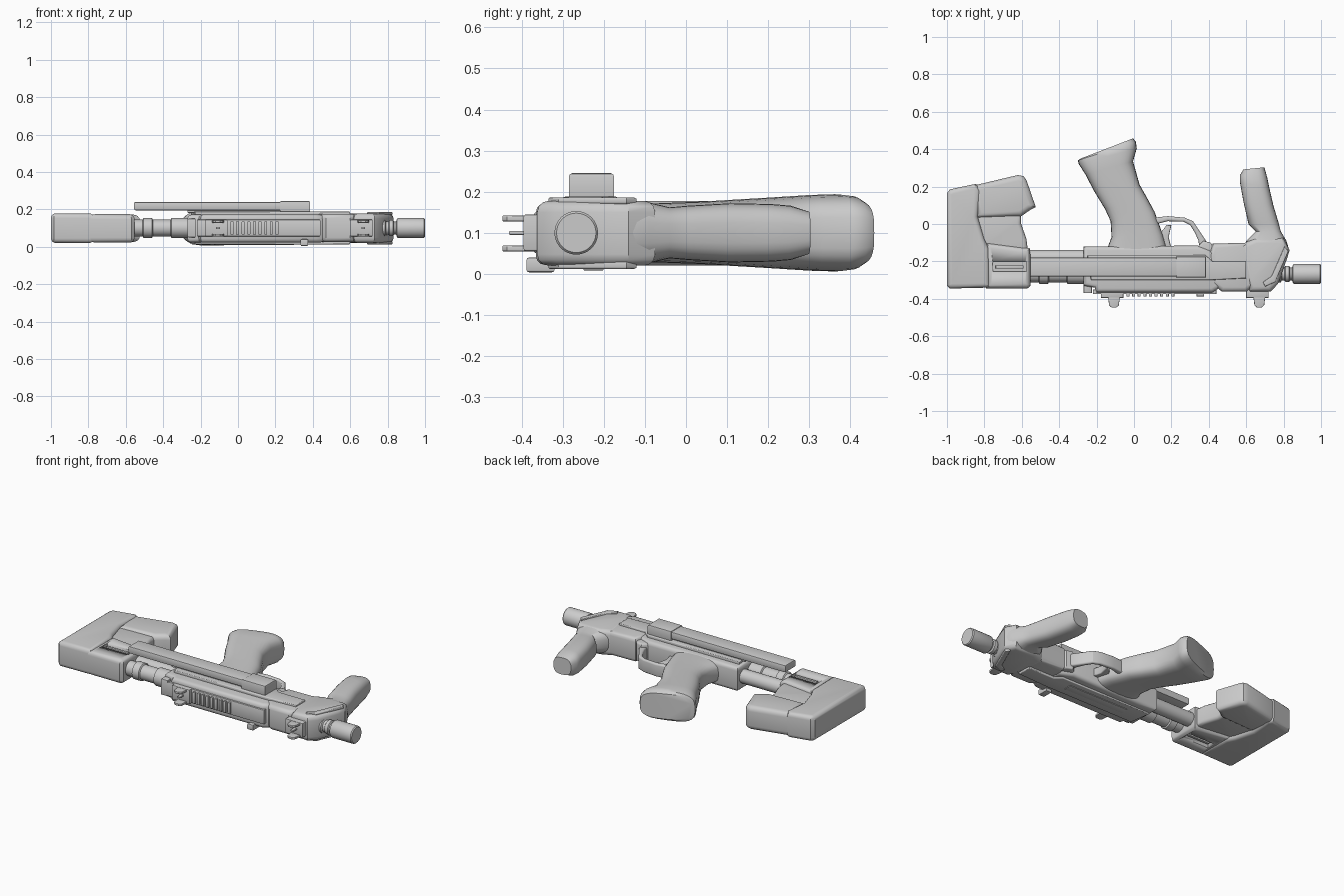
import bpy, bmesh, math
from mathutils import Vector

old = bpy.data.objects.get("Cube")
if old:
    bpy.data.objects.remove(old, do_unlink=True)

MID = 0.1      # height of the symmetry plane
BORE = -0.267  # y of the barrel axis


def finish(name, bm):
    bmesh.ops.recalc_face_normals(bm, faces=bm.faces)
    mesh = bpy.data.meshes.new(name)
    bm.to_mesh(mesh)
    bm.free()
    for p in mesh.polygons:
        p.use_smooth = True
    mesh.set_sharp_from_angle(angle=math.radians(32))
    ob = bpy.data.objects.new(name, mesh)
    bpy.context.collection.objects.link(ob)
    return ob


def slab(name, pts, z0, z1, bevel=0.0, segments=3):
    """Outline in plan extruded from z0 to z1 with rounded rims."""
    bm = bmesh.new()
    base = bm.faces.new([bm.verts.new((x, y, z0)) for x, y in pts])
    new = bmesh.ops.extrude_face_region(bm, geom=[base], use_keep_orig=True)["geom"]
    bmesh.ops.translate(bm, vec=(0, 0, z1 - z0),
                        verts=[v for v in new if isinstance(v, bmesh.types.BMVert)])
    bmesh.ops.recalc_face_normals(bm, faces=bm.faces)
    if bevel:
        rims = [e for e in bm.edges if abs(e.verts[0].co.z - e.verts[1].co.z) < 1e-5]
        bmesh.ops.bevel(bm, geom=rims, offset=bevel, segments=segments, profile=0.5,
                        affect='EDGES', clamp_overlap=True)
    return finish(name, bm)


def box(name, x0, x1, y0, y1, z0, z1, bevel=0.006):
    return slab(name, [(x0, y0), (x1, y0), (x1, y1), (x0, y1)], z0, z1, bevel, 2)


def loft(name, stations, power=0.6, n=28):
    """Rounded-box rings; each station is rear point, front point, half depth."""
    bm = bmesh.new()
    rings = []
    for xa, ya, xb, yb, h in stations:
        a, b = Vector((xa, ya, MID)), Vector((xb, yb, MID))
        c, d = (a + b) / 2, (b - a) / 2
        ring = []
        for i in range(n):
            t = math.tau * i / n
            u, w = [math.copysign(abs(f) ** power, f) for f in (math.cos(t), math.sin(t))]
            ring.append(bm.verts.new(c + d * u + Vector((0, 0, h * w))))
        rings.append(ring)
    for r, s in zip(rings, rings[1:]):
        for i in range(n):
            j = (i + 1) % n
            bm.faces.new((r[i], r[j], s[j], s[i]))
    bm.faces.new(rings[0])
    bm.faces.new(rings[-1])
    return finish(name, bm)


def turned(name, y, profile, n=32):
    """Solid of revolution about the x direction; profile holds (x, radius)."""
    bm = bmesh.new()
    rings = [[bm.verts.new((x, y + r * math.cos(math.tau * i / n),
                            MID + r * math.sin(math.tau * i / n))) for i in range(n)]
             for x, r in profile]
    for r, s in zip(rings, rings[1:]):
        for i in range(n):
            j = (i + 1) % n
            bm.faces.new((r[i], r[j], s[j], s[i]))
    bm.faces.new(rings[0])
    bm.faces.new(rings[-1])
    return finish(name, bm)


def cut(target, cutter):
    m = target.modifiers.new("recess", 'BOOLEAN')
    m.operation, m.object, m.solver = 'DIFFERENCE', cutter, 'EXACT'
    cutter.hide_render = True
    cutter.hide_set(True)
    bpy.context.view_layer.objects.active = target
    bpy.ops.object.modifier_apply(modifier=m.name)
    bpy.data.objects.remove(cutter, do_unlink=True)


# Shoulder stock: pad, lower block, thin web and upper housing
slab("stock_pad", [(-1, .165), (-.985, .185), (-.845, .215), (-.82, .18), (-.835, .04),
                   (-.8, -.08), (-.775, -.13), (-.77, -.34), (-.985, -.345), (-1, -.33)],
     .02, .178, .034, 4)
slab("stock_lower_block", [(-.86, .205), (-.62, .262), (-.59, .255), (-.575, .235), (-.525, .09),
                           (-.555, .075), (-.605, .04), (-.84, .03)], .025, .172, .03, 4)
slab("stock_web", [(-.87, .06), (-.605, .06), (-.605, .005), (-.575, -.08), (-.565, -.16),
                   (-.85, -.16)], .04, .158, .02)
housing = slab("stock_housing", [(-.79, -.1), (-.6, -.125), (-.555, -.13), (-.553, -.33),
                                 (-.57, -.345), (-.79, -.345)], .022, .174, .03, 4)
for z in (.155, .02):
    cut(housing, box("slot_cutter", -.755, -.575, -.255, -.2, z, z + .025, 0))
for z in (.16, .03):
    box("stock_slot_bar", -.74, -.59, -.238, -.222, z, z + .012, .003)

# Tubes joining stock and receiver
turned("buffer_tube", BORE, [(-.6, .045), (-.51, .045), (-.505, .053), (-.46, .053), (-.455, .045),
                             (-.36, .045), (-.355, .054), (-.27, .054), (-.265, .06), (-.2, .06)])
turned("lower_guide_tube", -.18, [(-.6, .042), (-.2, .042)])

# Receiver and forward body
slab("receiver", [(-.27, -.12), (-.15, -.12), (.34, -.115), (.43, -.15), (.46, -.34), (.42, -.365),
                  (-.2, -.365), (-.21, -.34), (-.27, -.33)], .022, .172, .028)
slab("forward_body", [(.4, -.17), (.42, -.105), (.62, -.1), (.64, -.33), (.6, -.362),
                      (.47, -.362), (.42, -.32)], .025, .176, .024)
slab("guard_wedge", [(.33, -.13), (.37, -.09), (.41, -.1), (.46, -.17), (.36, -.2)],
     .04, .16, .012)
box("receiver_collar", -.27, -.225, -.37, -.3, .05, .15)
for z0, z1 in ((.012, .03), (.165, .188)):
    slab("side_plate", [(-.25, -.165), (.38, -.165), (.42, -.2), (.6, -.2), (.6, -.29),
                        (.4, -.3), (-.23, -.3)], z0, z1, .006)
box("lower_side_panel", -.12, .3, -.25, -.2, .008, .02, .004)

# Raised case along the upper side
box("case_mount", -.27, .37, -.265, -.195, .18, .2)
box("side_case", -.555, .24, -.28, -.18, .195, .24, .008)
box("case_end_cap", .225, .385, -.285, -.175, .17, .245, .008)

# Trigger group
slab("trigger_guard", [(.08, .03), (.18, .042), (.27, .034), (.315, .015), (.345, -.03),
                       (.385, -.09), (.39, -.14), (.35, -.14), (.345, -.09), (.325, -.045),
                       (.3, -.005), (.265, .012), (.18, .015), (.08, -.01)], .06, .14, .01)
slab("trigger", [(.12, -.13), (.2, -.13), (.185, -.07), (.2, -.005), (.175, -.005), (.14, -.05)],
     .075, .125, .006)

# Handles
loft("pistol_grip", [(-.15, -.15, .18, -.15, .07), (-.12, -.07, .155, -.06, .072),
                     (-.125, .015, .11, .065, .076), (-.155, .08, .075, .13, .08),
                     (-.21, .17, .03, .21, .085), (-.26, .265, -.005, .335, .092),
                     (-.295, .32, .015, .405, .094), (-.3, .34, .01, .44, .09),
                     (-.285, .35, -.005, .458, .078)])
loft("front_grip", [(.59, -.13, .83, -.14, .078), (.6, -.09, .815, -.09, .074),
                    (.65, -.04, .785, -.04, .062), (.612, 0, .772, .01, .066),
                    (.585, .12, .745, .1, .072), (.567, .22, .722, .2, .07),
                    (.566, .26, .712, .25, .066), (.585, .292, .697, .303, .052)], .7)

# Nose block, its ridges, and the barrel
slab("nose_block", [(.57, -.11), (.65, -.075), (.8, -.075), (.832, -.14), (.82, -.18), (.77, -.32),
                    (.73, -.362), (.62, -.362), (.6, -.3)], .02, .178, .028)
for z0, z1 in ((.012, .03), (.17, .186)):
    slab("nose_ridge", [(.805, -.12), (.826, -.145), (.755, -.31), (.7, -.335), (.69, -.31),
                        (.735, -.28)], z0, z1, .005)
turned("barrel", BORE, [(.7, .045), (.785, .045), (.79, .036), (.805, .036), (.81, .043),
                        (.83, .043), (.835, .034), (.845, .034), (.85, .05), (.856, .053),
                        (.994, .053), (1.0, .048)])

# Top rail with cross ribs
box("top_rail", -.22, .44, -.375, -.35, .055, .145)
for i in range(9):
    box("rail_rib", -.04 + i * .03, -.024 + i * .03, -.388, -.37, .065, .135, .003)
box("rail_latch", .335, .375, -.388, -.32, .004, .04)

# Sights: a base, two guard ears and a centre post
for x, name in ((-.107, "rear_sight"), (.67, "front_sight")):
    box(name + "_base", x - .07, x + .05, -.395, -.34, .055, .145)
    for z in (.055, .128):
        slab(name + "_ear", [(x - .033, -.38), (x - .026, -.435), (x - .012, -.447),
                             (x + .012, -.447), (x + .026, -.435), (x + .033, -.38)],
             z, z + .014, .003)
    box(name + "_post", x - .01, x + .01, -.43, -.38, .095, .105, .002)
